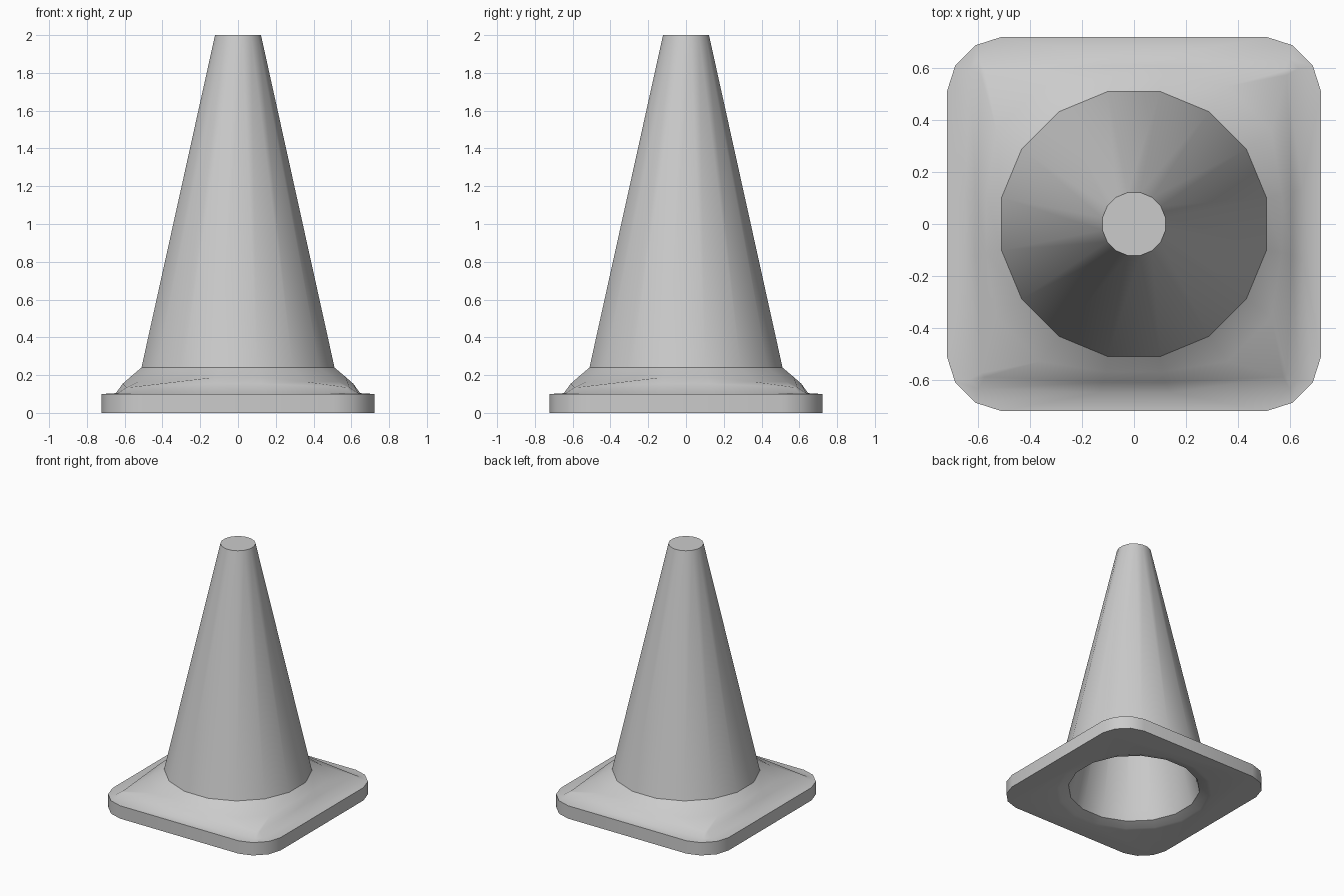
import bpy, bmesh, math

if "Cube" in bpy.data.objects:
    bpy.data.objects.remove(bpy.data.objects["Cube"])


def circle(r, z):
    # 16-sided ring, four points per quadrant
    return [(r * math.cos(a), r * math.sin(a), z)
            for a in (math.radians(11.25 + 22.5 * i) for i in range(16))]


def squarish(a, b, za, zb):
    # four-fold symmetric ring: a = flank point, b = corner point
    pts = []
    for k in range(4):
        c, s = round(math.cos(k * math.pi / 2)), round(math.sin(k * math.pi / 2))
        for x, y, z in ((*a, za), (*b, zb), (*b[::-1], zb), (*a[::-1], za)):
            pts.append((x * c - y * s, x * s + y * c, z))
    return pts


def loft(name, rings):
    bm = bmesh.new()
    loops = [[bm.verts.new(p) for p in ring] for ring in rings]
    for lo, hi in zip(loops, loops[1:]):
        for i in range(16):
            j = (i + 1) % 16
            bm.faces.new((lo[i], lo[j], hi[j], hi[i]))
    bm.faces.new(loops[0][::-1])
    bm.faces.new(loops[-1])
    bmesh.ops.recalc_face_normals(bm, faces=bm.faces)
    mesh = bpy.data.meshes.new(name)
    bm.to_mesh(mesh)
    bm.free()
    ob = bpy.data.objects.new(name, mesh)
    bpy.context.collection.objects.link(ob)
    return ob


# Outer shell: rounded square foot, raised skirt with corner pads, tapering cone
cone = loft("traffic_cone", [
    squarish((0.722, 0.51), (0.69, 0.61), 0.0, 0.0),
    squarish((0.722, 0.51), (0.69, 0.61), 0.10, 0.10),
    squarish((0.65, 0.14), (0.635, 0.60), 0.10, 0.105),
    squarish((0.61, 0.12), (0.59, 0.575), 0.155, 0.135),
    squarish((0.57, 0.11), (0.53, 0.36), 0.19, 0.165),
    circle(0.521, 0.24),
    circle(0.124, 2.0),
])

# Hollow interior with a softly rounded mouth
cutter = loft("hollow_cutter", [
    circle(0.66, -0.02), circle(0.54, 0.005), circle(0.475, 0.03),
    circle(0.455, 0.10), circle(0.09, 1.96),
])
cutter.hide_render = True

mod = cone.modifiers.new("hollow", 'BOOLEAN')
mod.operation = 'DIFFERENCE'
mod.solver = 'EXACT'
mod.object = cutter

bpy.context.view_layer.objects.active = cone
cone.select_set(True)
bpy.ops.object.modifier_apply(modifier=mod.name)
bpy.data.objects.remove(cutter)
bpy.ops.object.shade_smooth_by_angle(angle=math.radians(50))

# Crisp crease where the skirt meets the cone
for e in cone.data.edges:
    if all(abs(cone.data.vertices[v].co.z - 0.24) < 1e-3 for v in e.vertices):
        e.use_edge_sharp = True
